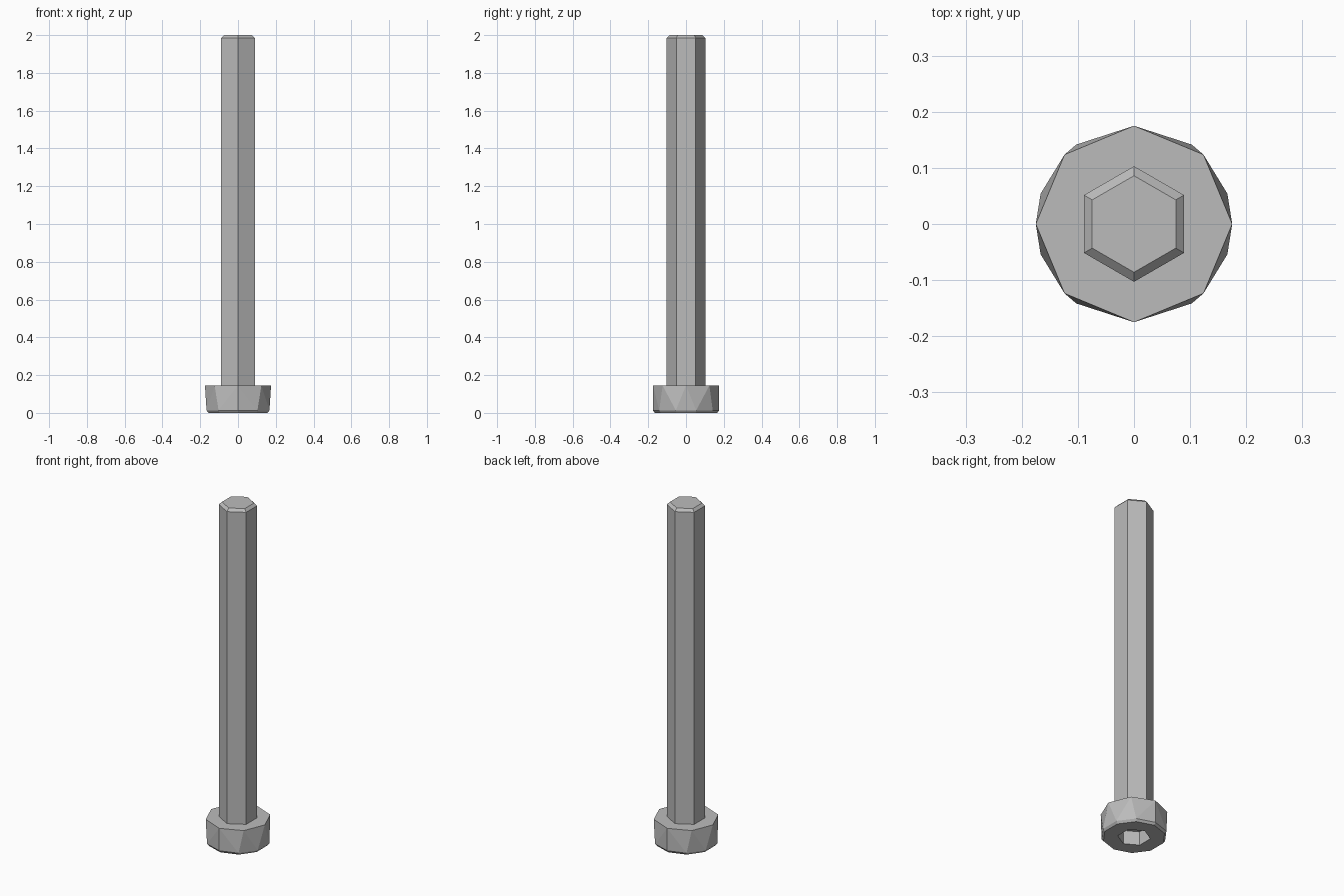
import bpy
import bmesh
from math import sin, cos, tau

default = bpy.data.objects.get("Cube")
if default:
    bpy.data.objects.remove(default, do_unlink=True)

# Plain grey metal
steel = bpy.data.materials.new("grey_steel")
steel.use_nodes = True
GREY = (0.5, 0.5, 0.5, 1.0)
steel.diffuse_color = GREY
steel.node_tree.nodes["Principled BSDF"].inputs["Base Color"].default_value = GREY


def ring(bm, sides, radius, z, start=0.25):
    """Regular polygon of vertices; start is the first corner in turns."""
    return [bm.verts.new((radius * cos(tau * (start + i / sides)),
                          radius * sin(tau * (start + i / sides)), z))
            for i in range(sides)]


def hull_part(name, rings):
    """Convex faceted solid stretched over a stack of polygon rings."""
    bm = bmesh.new()
    for spec in rings:
        ring(bm, *spec)
    bmesh.ops.convex_hull(bm, input=bm.verts[:])
    bmesh.ops.dissolve_limit(bm, angle_limit=0.005, verts=bm.verts[:], edges=bm.edges[:])
    bmesh.ops.recalc_face_normals(bm, faces=bm.faces[:])
    mesh = bpy.data.meshes.new(name)
    bm.to_mesh(mesh)
    bm.free()
    mesh.materials.append(steel)
    obj = bpy.data.objects.new(name, mesh)
    bpy.context.collection.objects.link(obj)
    return obj


HEAD_TOP = 0.145

# Hexagonal shaft with a chamfered tip
hull_part("shaft", [(6, 0.103, HEAD_TOP), (6, 0.103, 1.985), (6, 0.086, 2.0)])

# Head: eight-sided on top, ten-sided below, with a small bottom chamfer
head = hull_part("head", [(8, 0.175, HEAD_TOP), (10, 0.175, 0.013), (10, 0.165, 0.0)])

# Hexagonal key socket cut into the underside of the head
cutter = hull_part("socket_cutter", [(6, 0.087, -0.05), (6, 0.087, 0.08)])
cutter.hide_render = True
cutter.hide_viewport = True
cut = head.modifiers.new("socket", 'BOOLEAN')
cut.operation = 'DIFFERENCE'
cut.solver = 'EXACT'
cut.object = cutter
